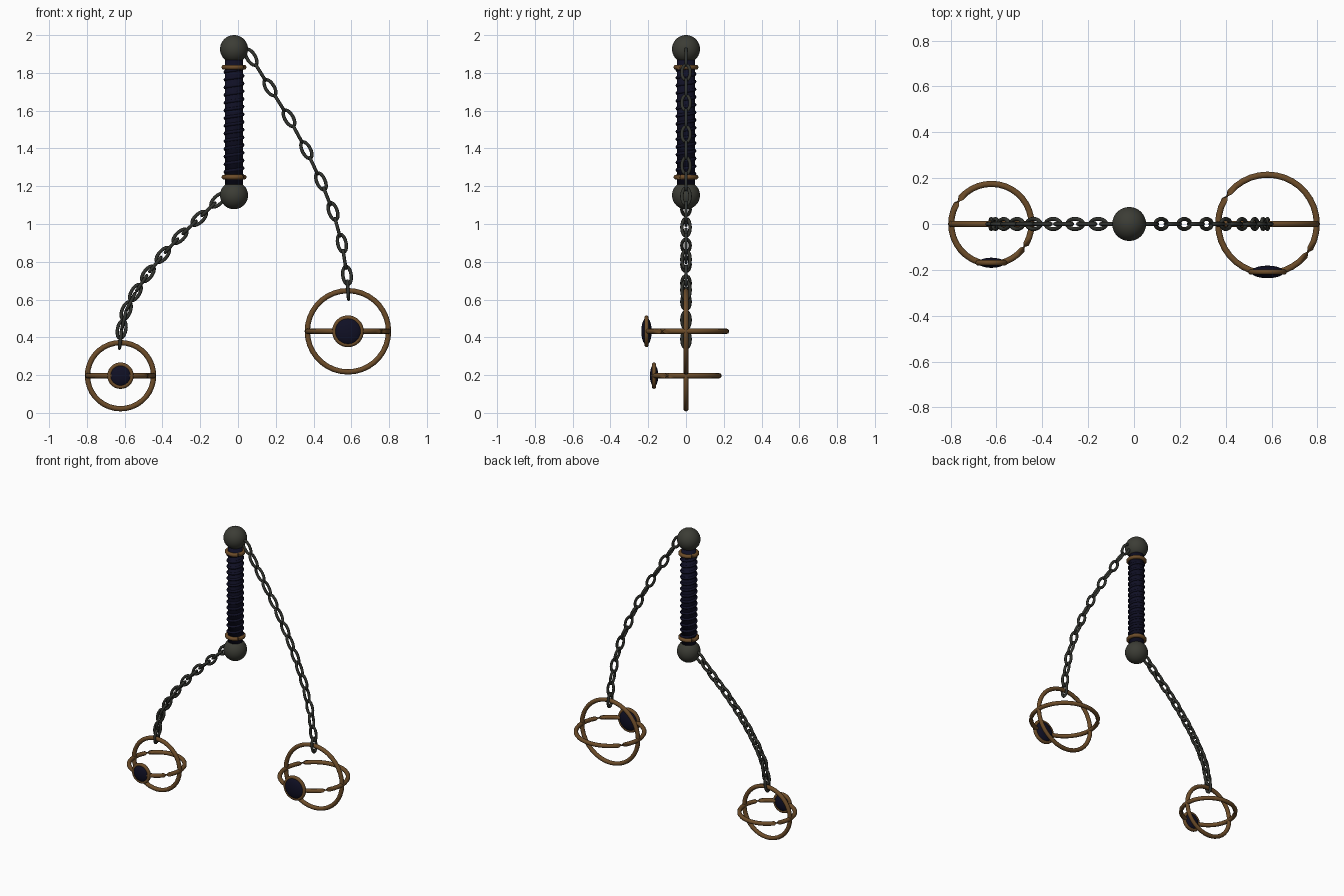
import bpy, bmesh, math
from mathutils import Vector, Matrix

if "Cube" in bpy.data.objects:
    bpy.data.objects.remove(bpy.data.objects["Cube"])

def mat(name, c):
    m = bpy.data.materials.new(name)
    m.diffuse_color = (*c, 1)
    m.use_nodes = True
    m.node_tree.nodes["Principled BSDF"].inputs["Base Color"].default_value = m.diffuse_color
    return m

IRON = mat("dark iron", (0.045, 0.046, 0.036))
CHAIN = mat("chain iron", (0.032, 0.034, 0.028))
BRONZE = mat("aged bronze", (0.15, 0.072, 0.022))
NAVY = mat("navy leather", (0.005, 0.005, 0.018))

def finish(bm, name, m):
    bmesh.ops.recalc_face_normals(bm, faces=bm.faces)
    me = bpy.data.meshes.new(name)
    bm.to_mesh(me)
    bm.free()
    for p in me.polygons:
        p.use_smooth = True
    me.materials.append(m)
    ob = bpy.data.objects.new(name, me)
    bpy.context.collection.objects.link(ob)
    return ob

def tube(bm, pts, r, sides=8, closed=True):
    """Sweep a circle along pts; the frame flips give the pinches of the flat rings."""
    n, rings = len(pts), []
    for i, p in enumerate(pts):
        a = pts[(i - 1) % n] if closed or i else p
        b = pts[(i + 1) % n] if closed or i < n - 1 else p
        t = (b - a).normalized()
        ref = Vector((0, 1, 0)) if abs(t.y) < 0.85 else Vector((1, 0, 0))
        if not closed:
            ref = Vector((0, 0, 1))
        u = t.cross(ref).normalized()
        v = t.cross(u)
        rings.append([bm.verts.new(p + r * (u * math.cos(k * math.tau / sides) + v * math.sin(k * math.tau / sides)))
                      for k in range(sides)])
    for i in range(n if closed else n - 1):
        a, b = rings[i], rings[(i + 1) % n]
        for k in range(sides):
            j = (k + 1) % sides
            bm.faces.new((a[k], a[j], b[j], b[k]))
    if not closed:
        bm.faces.new(rings[0])
        bm.faces.new(rings[-1])

def oval(c, A, B, a, b, n):
    return [c + A * (a * math.cos(i * math.tau / n)) + B * (b * math.sin(i * math.tau / n)) for i in range(n)]

X, Y, Z = Vector((1, 0, 0)), Vector((0, 1, 0)), Vector((0, 0, 1))

def ring(name, c, A, B, R, r, n=36):
    bm = bmesh.new()
    tube(bm, oval(Vector(c), A, B, R, R, n), r, 10)
    return finish(bm, name, BRONZE)

def ball(name, c, r, m, sy=1):
    bm = bmesh.new()
    bmesh.ops.create_uvsphere(bm, u_segments=32, v_segments=20, radius=r,
                              matrix=Matrix.Translation(c) @ Matrix.Diagonal((1, sy, 1, 1)))
    return finish(bm, name, m)

# Handle: grip, spiral wrap, collars and end balls
HX = -0.021
bm = bmesh.new()
bmesh.ops.create_cone(bm, cap_ends=True, segments=32, radius1=0.047, radius2=0.047, depth=0.66,
                      matrix=Matrix.Translation((HX, 0, 1.54)))
grip = finish(bm, "grip", NAVY)
bm = bmesh.new()
turns, steps = 14, 24
tube(bm, [Vector((HX + 0.047 * math.cos(i * math.tau / steps), 0.047 * math.sin(i * math.tau / steps),
                  1.255 + 0.57 * i / (turns * steps))) for i in range(turns * steps + 1)], 0.009, 6, False)
finish(bm, "grip_wrap", NAVY)
for tag, zc, zb in (("upper", 1.83, 1.926), ("lower", 1.248, 1.152)):
    ring(tag + "_collar", (HX, 0, zc), X, Y, 0.053, 0.013)
    ball(tag + "_end_ball", (HX, 0, zb), 0.074, IRON)

# Chains: links facing front at the given points, turned links half way between
def chain(name, pts, a, b):
    P = [Vector((x, 0, z)) for x, z in pts]
    bm = bmesh.new()
    for i in range(len(P) - 1):
        d = (P[i + 1] - P[max(i - 1, 0)]).normalized()
        tube(bm, oval(P[i], d, Y.cross(d), a, b, 20), 0.009)
        last = i == len(P) - 2
        d = (P[i + 1] - P[i]).normalized()
        c = P[i + 1] if last else (P[i] + P[i + 1]) / 2
        tube(bm, oval(c, d, Y, a, b, 20), 0.009)
    finish(bm, name, CHAIN)

chain("long_chain", [(.069, 1.883), (.169, 1.722), (.270, 1.560), (.362, 1.391), (.439, 1.226),
                     (.503, 1.067), (.550, .898), (.577, .728), (.582, .65)], 0.048, 0.022)
chain("short_chain", [(-.106, 1.126), (-.206, 1.03), (-.307, .935), (-.398, .836), (-.477, .736),
                      (-.543, .637), (-.592, .541), (-.616, .442), (-.622, .39)], 0.048, 0.022)

# Hanging cages: two crossed rings and a bossed disc on the front
for tag, x, z, R, d in (("large", .582, .432, .215, .072), ("small", -.622, .197, .175, .058)):
    ring(tag + "_cage_upright_ring", (x, 0, z), X, Z, R, 0.014)
    ring(tag + "_cage_level_ring", (x, 0, z), X, Y, R, 0.014)
    ring(tag + "_disc_rim", (x, -R + .006, z), X, Z, d, 0.012)
    ball(tag + "_disc", (x, -R + .006, z), d, NAVY, 0.38)
